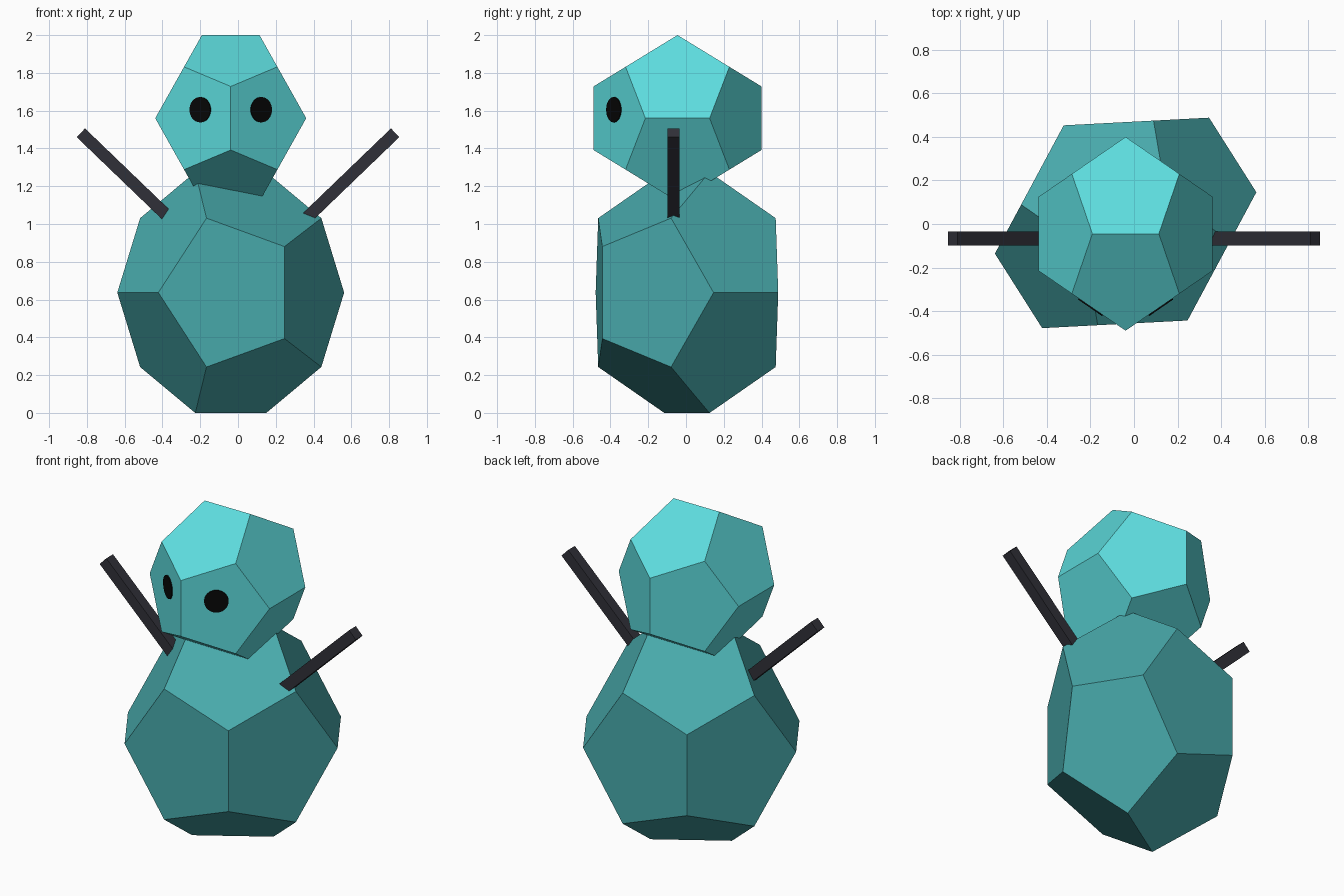
import bpy, bmesh, math
from mathutils import Matrix, Vector

if "Cube" in bpy.data.objects:
    bpy.data.objects.remove(bpy.data.objects["Cube"])

PHI = (1 + math.sqrt(5)) / 2


def material(name, rgb):
    m = bpy.data.materials.new(name)
    m.diffuse_color = (*rgb, 1)
    m.use_nodes = True
    m.node_tree.nodes["Principled BSDF"].inputs["Base Color"].default_value = m.diffuse_color
    return m


def finish(bm, name, mat, matrix):
    bm.transform(matrix)
    bmesh.ops.recalc_face_normals(bm, faces=bm.faces)
    mesh = bpy.data.meshes.new(name)
    bm.to_mesh(mesh)
    bm.free()
    mesh.materials.append(mat)
    ob = bpy.data.objects.new(name, mesh)
    bpy.context.collection.objects.link(ob)
    return ob


def dodecahedron(name, centre, scale, turn, mat):
    bm = bmesh.new()
    signs = (-1, 1)
    for a in signs:
        for b in signs:
            for c in signs:
                bm.verts.new((a, b, c))
            bm.verts.new((a / PHI, 0, b * PHI))
            bm.verts.new((0, a * PHI, b / PHI))
            bm.verts.new((a * PHI, b / PHI, 0))
    bmesh.ops.convex_hull(bm, input=bm.verts)
    # merge hull triangles into flat pentagons
    bmesh.ops.dissolve_limit(bm, angle_limit=math.radians(5), verts=bm.verts, edges=bm.edges)
    matrix = (Matrix.Translation(centre) @ Matrix.Rotation(math.radians(turn), 4, 'Z')
              @ Matrix.Diagonal((*scale, 1)))
    return finish(bm, name, mat, matrix)


body_mat = material("dark_teal", (0.065, 0.40, 0.41))
head_mat = material("light_teal", (0.11, 0.72, 0.73))
arm_mat = material("charcoal", (0.03, 0.03, 0.04))
eye_mat = material("black", (0.002, 0.002, 0.002))

# body and head
dodecahedron("body", (-0.0385, 0.005, 0.637), (0.36, 0.328, 0.394), 32.4, body_mat)
HEAD = Vector((-0.0385, -0.045, 1.56))
HS = Vector((0.247, 0.275, 0.272))
dodecahedron("head", HEAD, HS, 0, head_mat)

for side, s in (("left", -1), ("right", 1)):
    # raised stick arm, sunk into the body at its inner end
    length, angle = 0.68, math.radians(43.9)
    d = Vector((s * math.cos(angle), 0, math.sin(angle)))
    centre = Vector((s * 0.832, -0.066, 1.483)) - d * length / 2
    bm = bmesh.new()
    bmesh.ops.create_cube(bm, size=1)
    finish(bm, side + "_arm", arm_mat,
           Matrix.Translation(centre) @ Matrix.Rotation(-s * angle, 4, 'Y')
           @ Matrix.Diagonal((length, 0.064, 0.064, 1)))

    # thin round eye lying on the slanted front face of the head
    x = 0.16
    y = -(PHI ** 2 - x / HS.x) / PHI * HS.y
    normal = Vector((s / HS.x, -PHI / HS.y, 0)).normalized()
    bm = bmesh.new()
    bmesh.ops.create_cone(bm, cap_ends=True, segments=32, radius1=0.067, radius2=0.067, depth=0.012)
    finish(bm, side + "_eye", eye_mat,
           Matrix.Translation(HEAD + Vector((s * x, y, 0.045)))
           @ normal.to_track_quat('Z', 'Y').to_matrix().to_4x4())
